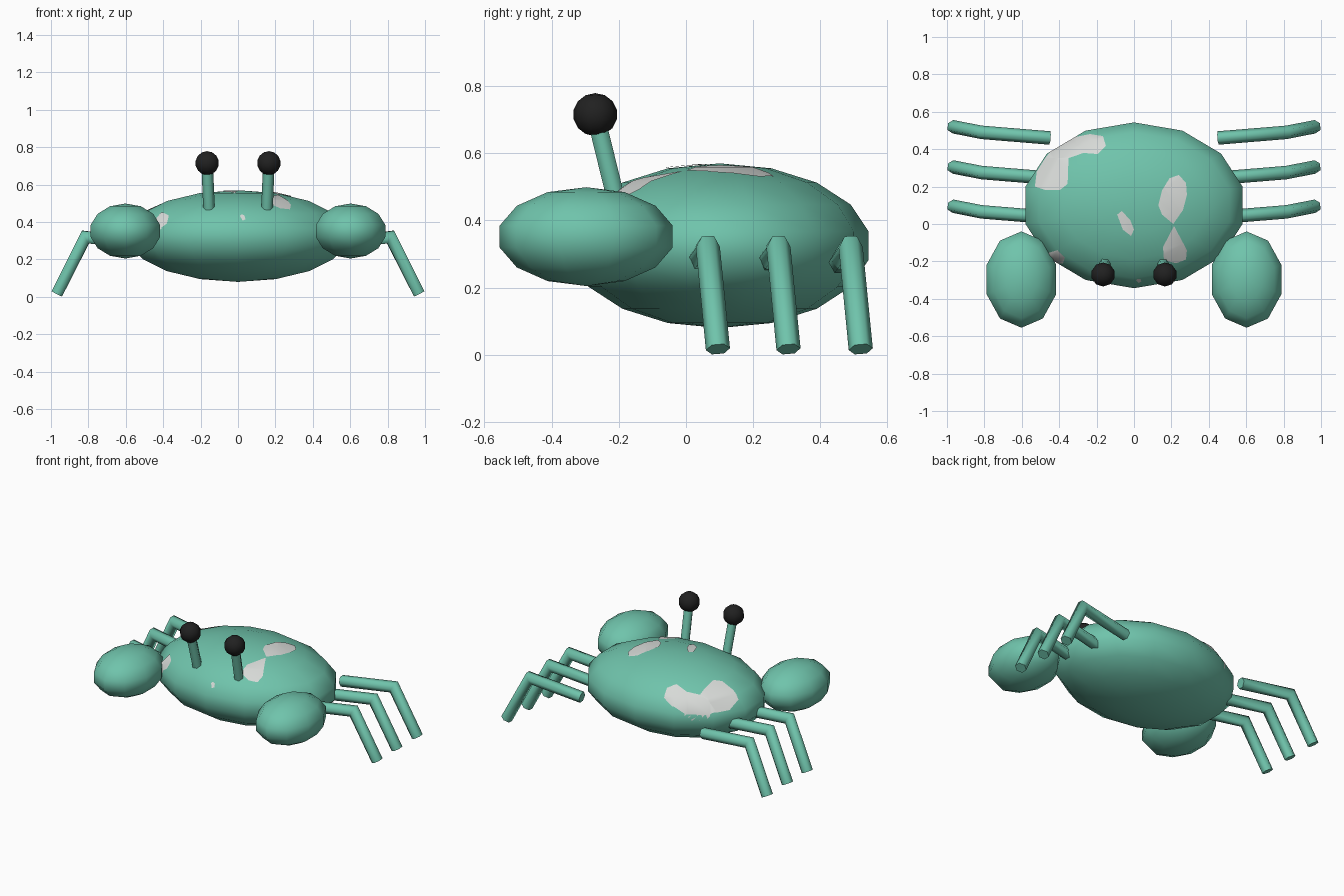
import bpy, bmesh
from mathutils import Vector

cube = bpy.data.objects.get("Cube")
if cube:
    bpy.data.objects.remove(cube, do_unlink=True)


def material(name, colour):
    mat = bpy.data.materials.new(name)
    mat.use_nodes = True
    mat.diffuse_color = (*colour, 1)
    mat.node_tree.nodes["Principled BSDF"].inputs["Base Color"].default_value = (*colour, 1)
    return mat


SHELL = material("sea_green", (0.16, 0.55, 0.41))
PATCH = material("pale_grey", (0.68, 0.7, 0.68))
EYE = material("black", (0.015, 0.015, 0.015))


def finish(bm, name, mat, angle=None):
    mesh = bpy.data.meshes.new(name)
    bm.to_mesh(mesh)
    bm.free()
    mesh.materials.append(mat)
    obj = bpy.data.objects.new(name, mesh)
    bpy.context.collection.objects.link(obj)
    mesh.shade_smooth()
    if angle:
        bpy.ops.object.select_all(action='DESELECT')
        obj.select_set(True)
        bpy.context.view_layer.objects.active = obj
        bpy.ops.object.shade_smooth_by_angle(angle=angle)
    return obj


def ellipsoid(centre, radii, segments, rings):
    bm = bmesh.new()
    bmesh.ops.create_uvsphere(bm, u_segments=segments, v_segments=rings, radius=1)
    # a column of vertices points straight forward and back
    if max(v.co.y for v in bm.verts) < max(v.co.x for v in bm.verts):
        for v in bm.verts:
            v.co = (-v.co.y, v.co.x, v.co.z)
    for v in bm.verts:
        v.co = Vector(centre) + Vector(a * b for a, b in zip(v.co, radii))
    return bm


def tube(points, radius, sides_dir):
    """Six-sided tube with mitred joints and closed ends."""
    pts = [Vector(p) for p in points]
    bm = bmesh.new()
    rings = []
    for i, p in enumerate(pts):
        before = (p - pts[i - 1]).normalized() if i else None
        after = (pts[i + 1] - p).normalized() if i < len(pts) - 1 else None
        tangent = ((before or after) + (after or before)).normalized()
        miter = 1 / tangent.dot(before or after)
        up = tangent.cross(Vector(sides_dir)).normalized()
        side = up.cross(tangent)
        rings.append([bm.verts.new(p + radius * (c * side + s * miter * up))
                      for c, s in ((1, 0), (.5, .866), (-.5, .866),
                                   (-1, 0), (-.5, -.866), (.5, -.866))])
    for a, b in zip(rings, rings[1:]):
        for k in range(6):
            n = (k + 1) % 6
            bm.faces.new((a[k], a[n], b[n], b[k]))
    bm.faces.new(rings[0])
    bm.faces.new(rings[-1])
    bmesh.ops.recalc_face_normals(bm, faces=bm.faces)
    return bm


# body
def body_shape():
    return ellipsoid((0, .1, .325), (.605, .45, .245), 14, 9)


finish(body_shape(), "body", SHELL)

# pale patches: the shell trimmed to convex outlines seen from above
patches = {
    "rear_patch_outer": [(-.53, .2), (-.52, .28), (-.475, .352), (-.35, .352),
                         (-.355, .214), (-.396, .182), (-.476, .182)],
    "rear_patch_middle": [(-.475, .352), (-.417, .428), (-.342, .46), (-.27, .38), (-.35, .352)],
    "rear_patch_inner": [(-.342, .46), (-.235, .481), (-.166, .47), (-.15, .417),
                         (-.193, .374), (-.27, .38)],
    "left_patch_rear": [(.21, 0), (.15, .05), (.13, .1), (.15, .18), (.19, .245),
                        (.24, .262), (.278, .22), (.283, .155), (.262, .075)],
    "left_patch_front": [(.214, -.01), (.283, -.14), (.278, -.19), (.225, -.21),
                         (.16, -.193), (.155, -.123)],
    "centre_patch": [(-.09, .05), (-.065, .07), (-.02, .02), (0, -.03),
                     (-.016, -.064), (-.06, -.03)],
    "right_front_patch": [(-.46, -.155), (-.41, -.14), (-.37, -.18), (-.38, -.21), (-.43, -.21)],
    "front_spot": [(.01, -.3), (.02, -.293), (.035, -.295), (.04, -.307), (.025, -.315)],
}
for name, outline in patches.items():
    bm = body_shape()
    corners = [Vector((x, y, .325)) for x, y in outline]
    middle = sum(corners, Vector()) / len(corners)
    cuts = [(middle, Vector((0, 0, -1)))]
    for a, b in zip(corners, corners[1:] + corners[:1]):
        out = (b - a).cross(Vector((0, 0, 1)))
        cuts.append((a, out if out.dot(middle - a) < 0 else -out))
    for point, normal in cuts:
        bmesh.ops.bisect_plane(bm, geom=bm.verts[:] + bm.edges[:] + bm.faces[:],
                               plane_co=point, plane_no=normal, clear_outer=True)
    bm.normal_update()
    bmesh.ops.translate(bm, verts=bm.verts, vec=(0, 0, .004))
    finish(bm, name, PATCH)

for side, sx in (("left", 1), ("right", -1)):
    # claws
    finish(ellipsoid((sx * .602, -.297, .352), (.2, .264, .147), 10, 7), side + "_claw", SHELL)
    # eyes on stalks
    eye = (sx * .165, -.27, .715)
    finish(tube([(sx * .155, -.21, .47), eye], .031, (1, 0, 0)), side + "_eye_stalk", SHELL, 1.1)
    finish(ellipsoid(eye, (.066, .066, .064), 10, 7), side + "_eye", EYE)
    # bent legs
    for row, y in (("front", .06), ("middle", .27), ("rear", .485)):
        path = [(sx * .45, y - .025, .275), (sx * .815, y + .005, .32), (sx * .968, y + .035, .017)]
        finish(tube(path, .036, (0, 1, 0)), f"{side}_{row}_leg", SHELL, 1.1)
